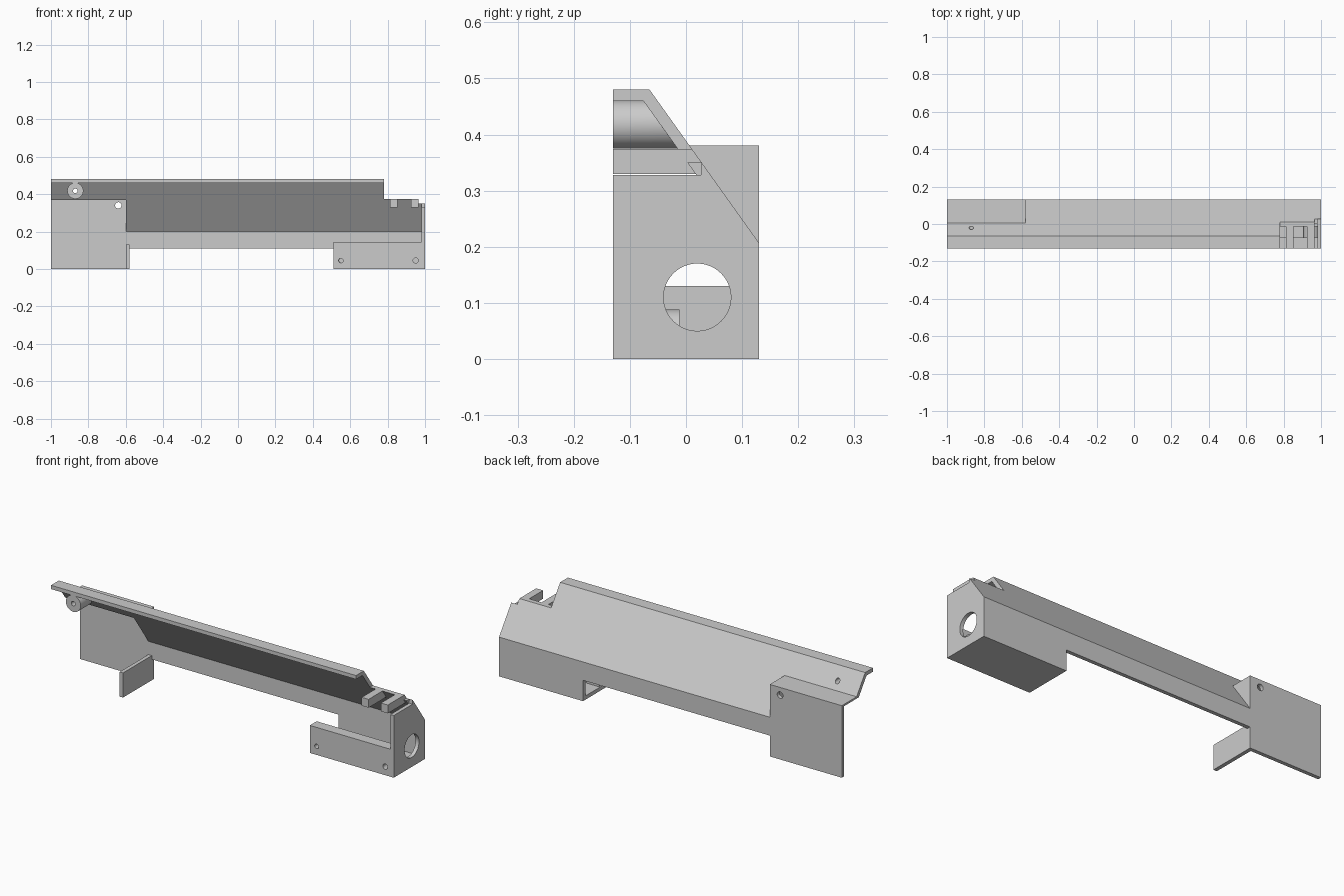
import bpy, bmesh, math

if "Cube" in bpy.data.objects:
    bpy.data.objects.remove(bpy.data.objects["Cube"])


def outer(z):            # y of the sloped sheet's outside at height z
    return -0.065 + (0.48 - z) / 1.4


def inner(z):            # y of the sloped sheet's inside at height z
    return -0.076 + (0.46 - z) / 1.4


def make(name, bm):
    bmesh.ops.recalc_face_normals(bm, faces=bm.faces)
    me = bpy.data.meshes.new(name)
    bm.to_mesh(me)
    bm.free()
    ob = bpy.data.objects.new(name, me)
    bpy.context.collection.objects.link(ob)
    return ob


def prism(name, x0, x1, profile):
    """Extrude a (y, z) profile along x."""
    bm = bmesh.new()
    f = bm.faces.new([bm.verts.new((x0, y, z)) for y, z in profile])
    ext = bmesh.ops.extrude_face_region(bm, geom=[f])["geom"]
    moved = [v for v in ext if isinstance(v, bmesh.types.BMVert)]
    bmesh.ops.translate(bm, verts=moved, vec=(x1 - x0, 0, 0))
    return make(name, bm)


def cylinder(name, axis, a, b, r, start, end, n=48):
    """Cylinder along y (a, b = x, z) or x (a, b = y, z); end may depend on z."""
    bm = bmesh.new()
    rings = []
    for side in (0, 1):
        ring = []
        for i in range(n):
            t = 2 * math.pi * i / n
            u, z = a + r * math.cos(t), b + r * math.sin(t)
            w = start if side == 0 else (end(z) if callable(end) else end)
            ring.append(bm.verts.new((u, w, z) if axis == "y" else (w, u, z)))
        bm.faces.new(ring)
        rings.append(ring)
    for i in range(n):
        j = (i + 1) % n
        bm.faces.new((rings[0][i], rings[0][j], rings[1][j], rings[1][i]))
    return make(name, bm)


def drill(ob, *args):
    """Cut a round hole and remove the cutter."""
    cut = cylinder("cutter", *args)
    cut.hide_render = True
    m = ob.modifiers.new("hole", "BOOLEAN")
    m.operation, m.solver, m.object = "DIFFERENCE", "EXACT", cut
    bpy.context.view_layer.objects.active = ob
    bpy.ops.object.modifier_apply(modifier=m.name)
    bpy.data.objects.remove(cut)


def smooth(ob):
    bpy.ops.object.select_all(action="DESELECT")
    ob.select_set(True)
    bpy.context.view_layer.objects.active = ob
    bpy.ops.object.shade_smooth_by_angle(angle=math.radians(30))


top_out = [(-0.13, 0.48), (-0.065, 0.48)]
top_in = [(inner(0.46), 0.46), (-0.13, 0.46)]

# Left section: short slope, shelf and tall back plate
left = prism("left_housing", -1, -0.6, top_out + [
    (outer(0.38), 0.38), (0.13, 0.38), (0.13, 0), (0.11, 0), (0.11, 0.37),
    (inner(0.37), 0.37)] + top_in)
drill(left, "y", -0.64, 0.34, 0.017, 0.05, 0.2)
drill(left, "y", -0.87, 0.418, 0.012, -0.2, 0.1)

# Cap between left section and long shell, with the low cross tab
prism("cross_tab", -0.6, -0.58, top_out + [
    (outer(0.38), 0.38), (0.13, 0.38), (0.13, 0), (-0.13, 0), (-0.13, 0.13),
    (0.11, 0.13), (0.11, inner(0) and 0.2)] + top_in)

# Long sloped shell
prism("sloped_shell", -0.58, 0.51, top_out + [
    (0.13, 0.207), (0.13, 0.11), (0.11, 0.11), (0.11, 0.2)] + top_in)

# Right tray: back wall, floor and thick front wall
tray = [(0.13, 0.207), (0.13, 0), (-0.13, 0), (-0.13, 0.145), (-0.073, 0.145),
        (-0.073, 0.02), (0.11, 0.02), (0.11, 0.2)]
trays = [prism("right_tray", 0.51, 0.78, top_out + tray + top_in)]
for name, x0, x1, z in (("lug_tray", 0.78, 0.965, 0.374),
                        ("tray_end", 0.965, 0.98, 0.35)):
    trays.append(prism(name, x0, x1, [(outer(z), z)] + tray + [(inner(z), z)]))
drill(trays[0], "y", 0.55, 0.045, 0.012, -0.2, -0.02)
drill(trays[1], "y", 0.95, 0.045, 0.014, -0.2, -0.02)

# End plate with large round opening
end_plate = prism("end_plate", 0.98, 1, [
    (-0.13, 0), (0.13, 0), (0.13, 0.207), (outer(0.35), 0.35),
    (outer(0.35) - 0.001, 0.328), (-0.13, 0.328)])
drill(end_plate, "x", 0.02, 0.11, 0.06, 0.9, 1.1, 64)
smooth(end_plate)

# Two lugs reaching forward from the slope
for i, x in enumerate((0.813, 0.925)):
    prism(f"lug_{i + 1}", x, x + 0.04, [
        (-0.13, 0.33), (inner(0.33), 0.33), (inner(0.374), 0.374), (-0.13, 0.374)])

# Screw bosses
boss = cylinder("upper_boss", "y", -0.87, 0.418, 0.043, -0.13,
                lambda z: inner(z) + 0.005)
drill(boss, "y", -0.87, 0.418, 0.012, -0.2, 0.1)
smooth(boss)
for i, (x, r) in enumerate(((0.553, 0.012), (0.95, 0.014))):
    b = cylinder(f"lower_boss_{i + 1}", "y", x, 0.045, 0.043, -0.074, -0.012)
    drill(b, "y", x, 0.045, r, -0.2, -0.02)
    smooth(b)
